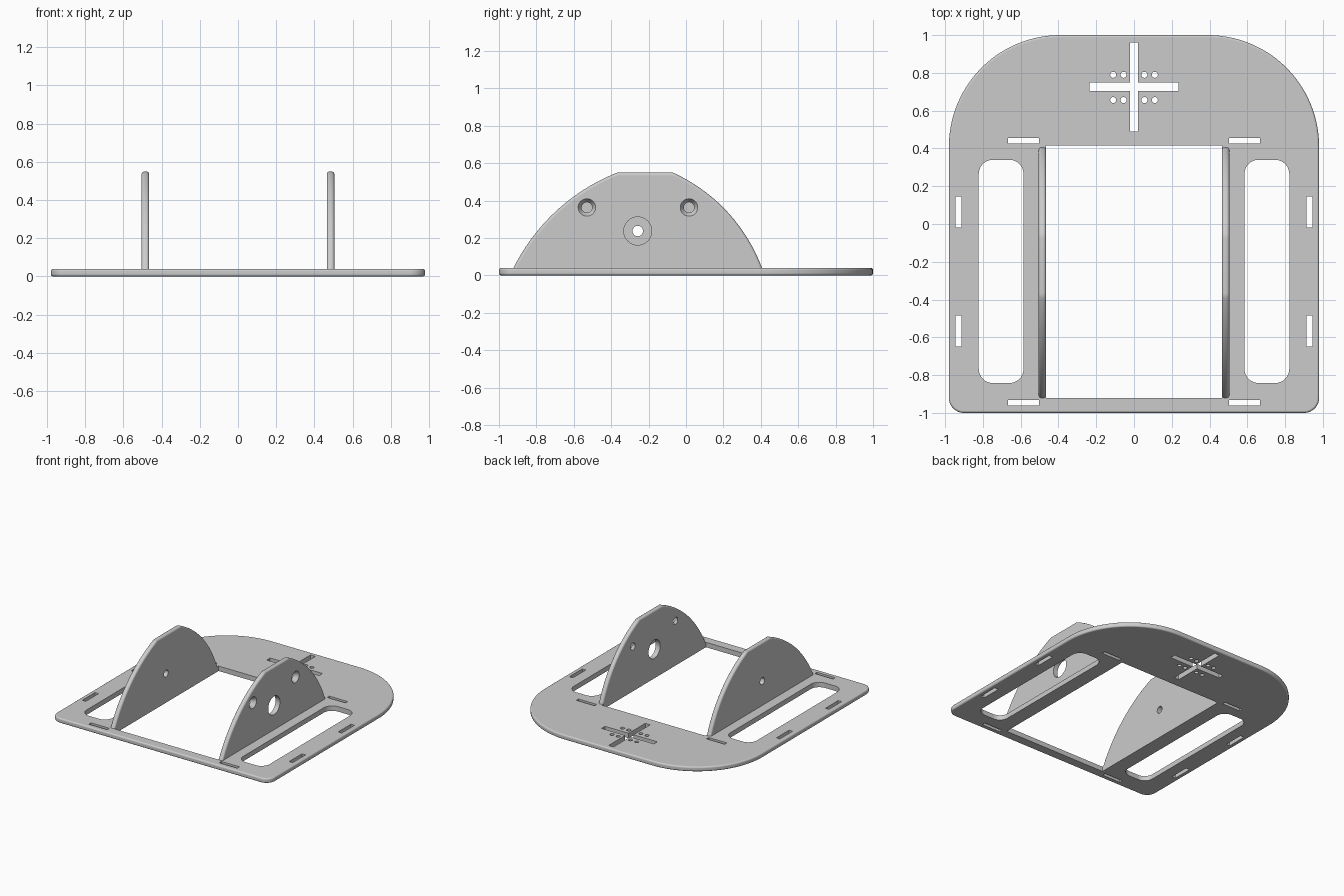
import bpy, bmesh, math
from mathutils import Matrix, Vector

cube = bpy.data.objects.get("Cube")
if cube:
    bpy.data.objects.remove(cube, do_unlink=True)

grey = bpy.data.materials.new("light_grey")
grey.use_nodes = True
GREY = (0.6, 0.6, 0.6, 1)
grey.diffuse_color = GREY
grey.node_tree.nodes["Principled BSDF"].inputs["Base Color"].default_value = GREY

THICK = 0.04
WALL_IN, WALL_OUT = 0.465, 0.505
TO_X = Matrix.Rotation(math.pi / 2, 4, 'Y')


def rounded_rect(x0, x1, y0, y1, front_r=0, back_r=0, n=16):
    """Rectangle outline with separate radii for its front and back corners."""
    pts = []
    corners = [(x1, y1, -1, -1, back_r), (x0, y1, 1, -1, back_r),
               (x0, y0, 1, 1, front_r), (x1, y0, -1, 1, front_r)]
    for i, (x, y, sx, sy, r) in enumerate(corners):
        if not r:
            pts.append((x, y))
            continue
        for k in range(n + 1):
            a = (i + k / n) * math.pi / 2
            pts.append((x + sx * r + r * math.cos(a), y + sy * r + r * math.sin(a)))
    return pts


def arc(p, q, rise, n=24):
    """Arc from p to q that bulges to the left of its chord by rise."""
    p, q = Vector(p), Vector(q)
    c = (q - p).length / 2
    d = (q - p).normalized()
    nrm = Vector((-d.y, d.x))
    r = (c * c + rise * rise) / (2 * rise)
    h = math.asin(c / r)
    angles = [-h + 2 * h * k / n for k in range(n + 1)]
    return [tuple((p + q) / 2 + d * r * math.sin(t) + nrm * (r * math.cos(t) - r + rise))
            for t in angles]


def prism(bm, pts, lo, hi, along_x=False):
    """Closed solid from an outline, with all faces turned outward."""
    def place(p, h):
        return (h, p[0], p[1]) if along_x else (p[0], p[1], h)
    rings = [[bm.verts.new(place(p, h)) for p in pts] for h in (lo, hi)]
    faces = [bm.faces.new(rings[0][::-1]), bm.faces.new(rings[1])]
    for i in range(len(pts)):
        j = (i + 1) % len(pts)
        faces.append(bm.faces.new((rings[0][i], rings[0][j], rings[1][j], rings[1][i])))
    bmesh.ops.recalc_face_normals(bm, faces=faces)


def round_edges(bm, edges, offset):
    bmesh.ops.bevel(bm, geom=edges, offset=offset, segments=4, profile=0.5,
                    affect='EDGES', clamp_overlap=False)


def drill(bm, centre, radius, depth, matrix=Matrix(), radius_end=None):
    bmesh.ops.create_cone(bm, cap_ends=True, segments=32, radius1=radius,
                          radius2=radius if radius_end is None else radius_end,
                          depth=depth, matrix=Matrix.Translation(centre) @ matrix)


def finish(name, bm):
    mesh = bpy.data.meshes.new(name)
    bm.to_mesh(mesh)
    bm.free()
    mesh.materials.append(grey)
    obj = bpy.data.objects.new(name, mesh)
    bpy.context.collection.objects.link(obj)
    return obj


def activate(obj):
    bpy.ops.object.select_all(action='DESELECT')
    obj.select_set(True)
    bpy.context.view_layer.objects.active = obj


def cut(obj, bm):
    cutter = finish("cutter", bm)
    cutter.hide_render = True
    mod = obj.modifiers.new("cut", 'BOOLEAN')
    mod.operation, mod.solver, mod.object = 'DIFFERENCE', 'EXACT', cutter
    activate(obj)
    bpy.ops.object.modifier_apply(modifier=mod.name)
    bpy.data.objects.remove(cutter, do_unlink=True)


def smooth(obj):
    activate(obj)
    bpy.ops.object.shade_smooth_by_angle(angle=math.radians(30))
    mod = obj.modifiers.new("even_normals", 'WEIGHTED_NORMAL')
    mod.keep_sharp = True


# Base plate with large rounded back corners and softened rim
bm = bmesh.new()
prism(bm, rounded_rect(-0.98, 0.98, -1, 1, 0.08, 0.59, 28), 0, THICK)
rim = [e for e in bm.edges if abs(e.verts[0].co.z - e.verts[1].co.z) < 0.001]
round_edges(bm, rim, 0.012)
plate = finish("base_plate", bm)

# Central opening, side windows and strap slots
bm = bmesh.new()
LOW, HIGH = -0.1, 0.1
prism(bm, rounded_rect(-WALL_IN, WALL_IN, -0.92, 0.415), LOW, HIGH)
for side in (-1, 1):
    def opening(x0, x1, y0, y1, r=0):
        a, b = sorted((side * x0, side * x1))
        prism(bm, rounded_rect(a, b, y0, y1, r, r, 10), LOW, HIGH)
    opening(0.585, 0.822, -0.842, 0.34, 0.075)
    for y in (-0.947, 0.44):
        opening(0.503, 0.667, y - 0.014, y + 0.014)
    for y in (-0.566, 0.063):
        opening(0.913, 0.945, y - 0.082, y + 0.082)
    # Small round holes beside the cross
    for x in (0.055, 0.11):
        for y in (0.656, 0.79):
            drill(bm, (side * x, y, 0), 0.016, HIGH - LOW)

# Cross-shaped slot
W, ARM, CY = 0.022, 0.235, 0.726
quarter = [(ARM, -W), (ARM, W), (W, W)]
cross = []
for k in range(4):
    turn = Matrix.Rotation(k * math.pi / 2, 2)
    cross += [tuple(turn @ Vector(p) + Vector((0, CY))) for p in quarter]
prism(bm, cross, LOW, HIGH)
cut(plate, bm)
smooth(plate)

# Upright side walls with curved tops
profile = (arc((-0.922, THICK), (-0.366, 0.55), 0.07)
           + arc((-0.072, 0.55), (0.406, THICK), 0.07))
HOLE_Y, HOLE_Z = -0.258, 0.237
for side, name in ((1, "left_wall"), (-1, "right_wall")):
    bm = bmesh.new()
    prism(bm, profile, side * WALL_IN, side * WALL_OUT, True)
    rim = [e for e in bm.edges
           if abs(e.verts[0].co.x - e.verts[1].co.x) < 0.001
           and max(v.co.z for v in e.verts) > THICK + 0.001]
    round_edges(bm, rim, 0.016)
    wall = finish(name, bm)

    # Pivot hole, wide on the left wall and narrow on the right
    bm = bmesh.new()
    drill(bm, (side * 0.485, HOLE_Y, HOLE_Z), 0.075 if side > 0 else 0.028, 0.2, TO_X)
    if side > 0:
        # Two screw holes, countersunk from outside
        screws = [(-0.53, 0.363), (0.016, 0.363)]
        for y, z in screws:
            drill(bm, (0.485, y, z), 0.028, 0.2, TO_X)
        cut(wall, bm)
        bm = bmesh.new()
        for y, z in screws:
            drill(bm, (0.495, y, z), 0.028, 0.04, TO_X, 0.053)
    cut(wall, bm)
    smooth(wall)
